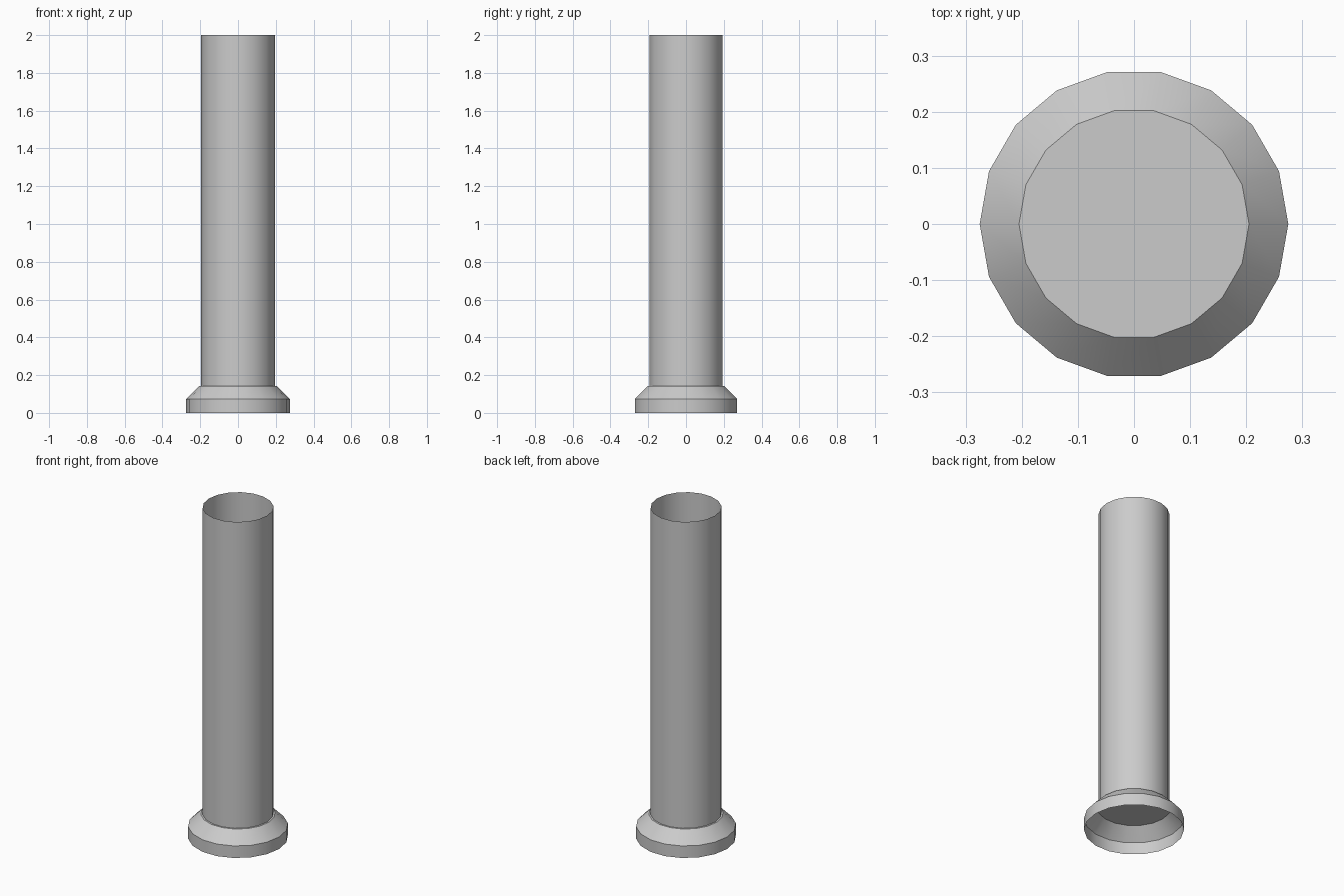
import bpy, bmesh, math

if "Cube" in bpy.data.objects:
    bpy.data.objects.remove(bpy.data.objects["Cube"])

SIDES = 18


def lathe(name, profile, cap_top=False):
    """Revolve (radius, z) points into an 18-sided open shell."""
    bm = bmesh.new()
    rings = [[bm.verts.new((r * math.cos(math.tau * i / SIDES),
                            r * math.sin(math.tau * i / SIDES), z))
              for i in range(SIDES)] for r, z in profile]
    for low, high in zip(rings, rings[1:]):
        for i in range(SIDES):
            j = (i + 1) % SIDES
            bm.faces.new((low[i], low[j], high[j], high[i]))
    if cap_top:
        bm.faces.new(rings[-1])
    mesh = bpy.data.meshes.new(name)
    bm.to_mesh(mesh)
    bm.free()
    obj = bpy.data.objects.new(name, mesh)
    bpy.context.collection.objects.link(obj)
    bpy.ops.object.select_all(action='DESELECT')
    obj.select_set(True)
    bpy.context.view_layer.objects.active = obj
    bpy.ops.object.shade_smooth_by_angle(angle=math.radians(30))
    return obj


# Chamfered foot: open below, closed by a flat disc on top
lathe("base_flange", [(0.275, 0), (0.275, 0.073), (0.205, 0.143)], cap_top=True)

# Thin open pipe standing on the foot
lathe("pipe_shaft", [(0.195, 0.143), (0.195, 2.0)])
